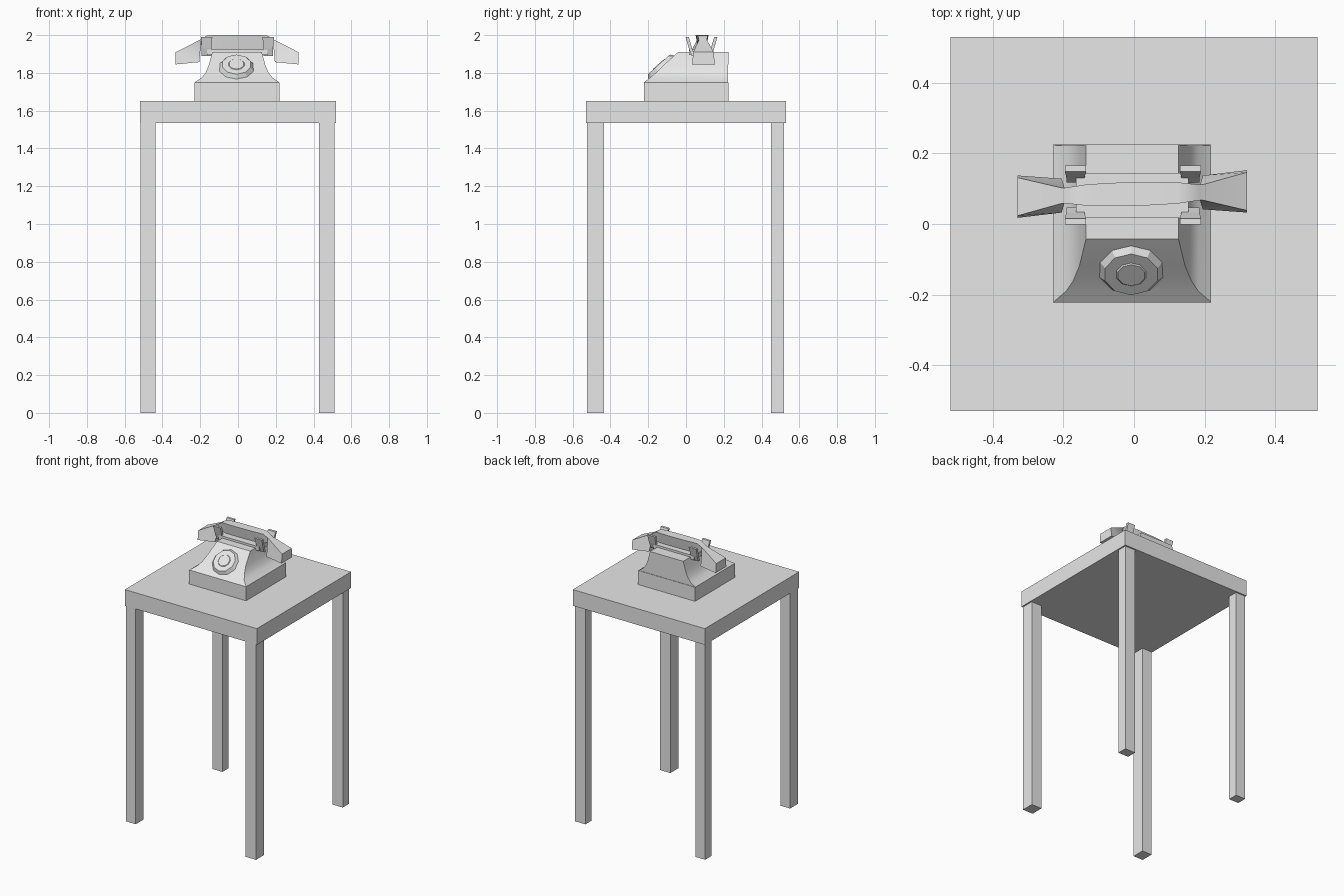
import bpy, bmesh, math
from mathutils import Matrix, Vector

if "Cube" in bpy.data.objects:
    bpy.data.objects.remove(bpy.data.objects["Cube"])

grey = bpy.data.materials.new("plain grey")
grey.diffuse_color = (0.8, 0.8, 0.8, 1)
grey.use_nodes = True
grey.node_tree.nodes["Principled BSDF"].inputs["Base Color"].default_value = grey.diffuse_color


def finish(name, bm, smooth=False):
    bmesh.ops.recalc_face_normals(bm, faces=bm.faces)
    me = bpy.data.meshes.new(name)
    bm.to_mesh(me)
    bm.free()
    me.materials.append(grey)
    ob = bpy.data.objects.new(name, me)
    bpy.context.collection.objects.link(ob)
    if smooth:
        bpy.ops.object.select_all(action='DESELECT')
        ob.select_set(True)
        bpy.context.view_layer.objects.active = ob
        bpy.ops.object.shade_smooth_by_angle(angle=math.radians(30))
    return ob


def loft(name, rings, smooth=False):
    """Skin a list of equal-length point rings and cap both ends."""
    bm = bmesh.new()
    loops = [[bm.verts.new(p) for p in r] for r in rings]
    n = len(loops[0])
    for a, b in zip(loops, loops[1:]):
        for i in range(n):
            j = (i + 1) % n
            bm.faces.new((a[i], a[j], b[j], b[i]))
    bm.faces.new(loops[0])
    bm.faces.new(loops[-1])
    return finish(name, bm, smooth)


def rect(x0, x1, y0, y1, z):
    return [(x0, y0, z), (x1, y0, z), (x1, y1, z), (x0, y1, z)]


def box(name, x0, x1, y0, y1, z0, z1):
    return loft(name, [rect(x0, x1, y0, y1, z0), rect(x0, x1, y0, y1, z1)])


# Table
box("table_top", -0.52, 0.52, -0.53, 0.53, 1.535, 1.65)
for sx, xs in (("left", (-0.515, -0.438)), ("right", (0.428, 0.51))):
    for sy, ys in (("front", (-0.525, -0.435)), ("back", (0.45, 0.52))):
        box(f"{sy}_{sx}_leg", *xs, *ys, 0, 1.535)

# Telephone base and flared body
cx = -0.005
box("phone_base", cx - 0.224, cx + 0.224, -0.222, 0.225, 1.65, 1.75)
profile = [(1.75, 0.224, -0.222), (1.775, 0.187, -0.19), (1.80, 0.167, -0.16),
           (1.84, 0.15, -0.12), (1.91, 0.131, -0.042)]
loft("phone_body", [rect(cx - h, cx + h, y, 0.225 - (1.91 - z) * 0.02, z)
                    for z, h, y in profile], True)

# Dial: bevelled ten-sided disc with a raised finger plate
tilt = Matrix.Translation((-0.008, -0.13, 1.83)) @ Matrix.Rotation(math.radians(41.6), 4, 'X')


def disc(name, r0, r1, h0, h1, sides):
    def ring(r, h):
        return [tilt @ Vector((r * math.cos(a), r * math.sin(a), h))
                for a in (2 * math.pi * (i + 0.5) / sides for i in range(sides))]
    loft(name, [ring(r0, h0), ring(r1, h1)])


disc("dial_rim", 0.112, 0.078, -0.025, 0.02, 10)
disc("dial_centre", 0.045, 0.04, 0.019, 0.023, 10)

# Cradle: low bridge with two outward-leaning prongs on each side
box("cradle_bridge", cx - 0.16, cx + 0.16, 0.017, 0.145, 1.895, 1.925)
for side, x in (("left", -0.166), ("right", 0.16)):
    for place, s in (("front", -1), ("back", 1)):
        rings = []
        for out, half, z in ((0.035, 0.026, 1.89), (0.05, 0.026, 1.93), (0.067, 0.03, 1.99)):
            y = sorted((0.082 + s * out, 0.082 + s * (out + 0.017)))
            rings.append(rect(x - half, x + half, *y, z))
        loft(f"{place}_{side}_prong", rings)

# Handset: x, top half width, bottom half width, bottom z, top z
half = [(0.325, 0.054, 0.06, 1.845, 1.91), (0.2, 0.022, 0.048, 1.857, 1.973),
        (0.192, 0.022, 0.02, 1.95, 1.978), (0.16, 0.026, 0.016, 1.93, 1.998),
        (0.13, 0.03, 0.016, 1.922, 2.0), (0.06, 0.033, 0.018, 1.922, 2.0)]
sections = [(-s[0],) + s[1:] for s in half] + half[::-1]
rings = []
for x, wt, wb, z0, z1 in sections:
    y = 0.085 + 0.023 * x
    rings.append([(x + cx, y - wb, z0), (x + cx, y + wb, z0),
                  (x + cx, y + wt, z1), (x + cx, y - wt, z1)])
loft("handset", rings, True)
